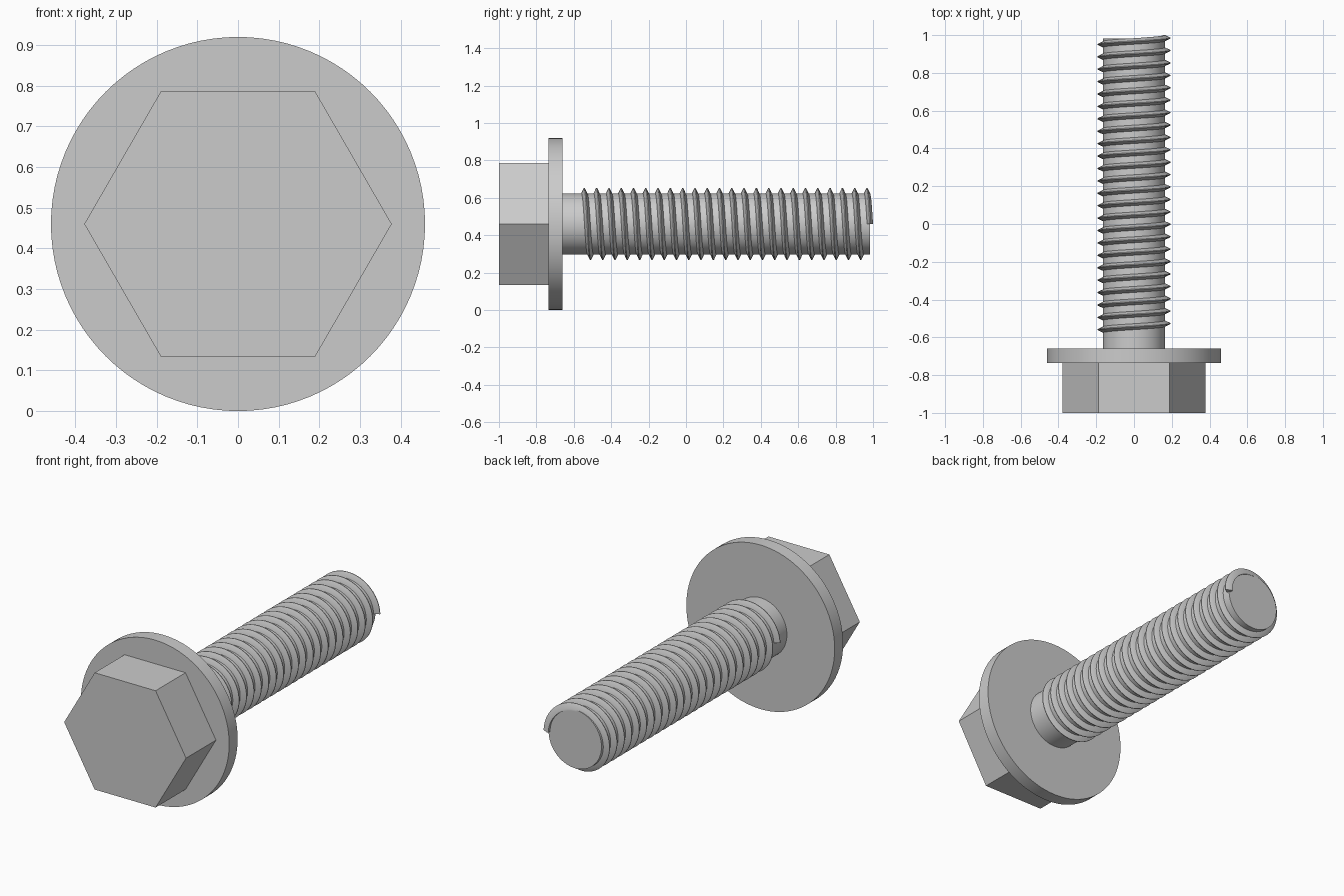
import bpy, bmesh
from math import sin, cos, tau, radians

if "Cube" in bpy.data.objects:
    bpy.data.objects.remove(bpy.data.objects["Cube"])

AXIS_Z = 0.46  # height of the bolt axis, which runs along y


def polar(r, a, y):
    return (r * cos(a), y, AXIS_Z + r * sin(a))


def finish(name, bm, angle=35):
    bmesh.ops.recalc_face_normals(bm, faces=bm.faces)
    mesh = bpy.data.meshes.new(name)
    bm.to_mesh(mesh)
    bm.free()
    ob = bpy.data.objects.new(name, mesh)
    bpy.context.collection.objects.link(ob)
    bpy.ops.object.select_all(action='DESELECT')
    ob.select_set(True)
    bpy.context.view_layer.objects.active = ob
    bpy.ops.object.shade_smooth_by_angle(angle=radians(angle))
    return ob


def loft(bm, rings, closed_rings=True):
    """Skin consecutive rings of points and cap both ends."""
    rows = [[bm.verts.new(p) for p in ring] for ring in rings]
    n = len(rows[0])
    for a, b in zip(rows, rows[1:]):
        for i in range(n):
            j = (i + 1) % n
            bm.faces.new((a[i], a[j], b[j], b[i]))
    bm.faces.new(rows[0])
    bm.faces.new(rows[-1])


def prism(name, sides, radius, y0, y1):
    bm = bmesh.new()
    loft(bm, [[polar(radius, tau * i / sides, y) for i in range(sides)]
              for y in (y0, y1)])
    return finish(name, bm)


# Hex head, round flange and plain shank
prism("hex_head", 6, 0.378, -1.0, -0.735)
prism("flange", 96, 0.46, -0.735, -0.66)
prism("shank", 64, 0.164, -0.66, 0.983)

# Helical thread: a pointed section swept from the tip back towards the flange
TURNS, PITCH, STEPS, TIP_Y = 23.5, 0.0657, 48, 0.984
SECTION = [(0.155, -0.016), (0.164, -0.016), (0.193, -0.002),
           (0.193, 0.002), (0.164, 0.016), (0.155, 0.016)]
bm = bmesh.new()
rings = []
for k in range(int(TURNS * STEPS) + 1):
    turn = k / STEPS
    y = TIP_Y - PITCH * turn
    rings.append([polar(r, tau * turn, y + dy) for r, dy in SECTION])
loft(bm, rings)
finish("thread", bm)
